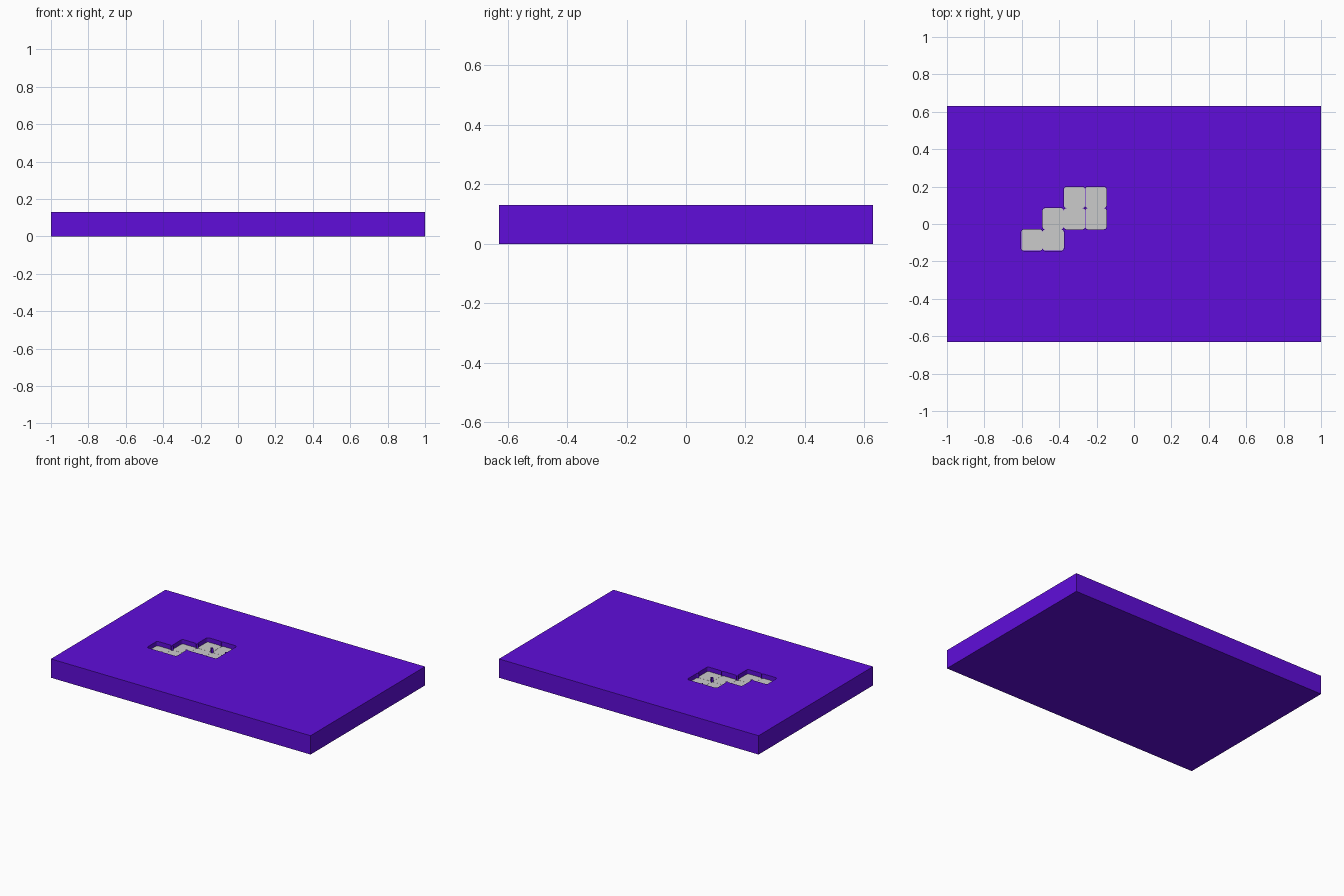
import bpy, bmesh, math

if "Cube" in bpy.data.objects:
    bpy.data.objects.remove(bpy.data.objects["Cube"])

W, D, H = 2.0, 1.26, 0.131
DEPTH = 0.03                 # pocket depth
PITCH = 0.114
X0, Y0 = -0.546, 0.142       # centre of first column / top row
CELLS = [(2, 0), (3, 0), (1, 1), (2, 1), (3, 1), (0, 2), (1, 2)]


def material(name, rgb):
    m = bpy.data.materials.new(name)
    m.diffuse_color = (*rgb, 1)
    m.use_nodes = True
    m.node_tree.nodes["Principled BSDF"].inputs["Base Color"].default_value = m.diffuse_color
    return m


def add_object(name, bm, mat=None):
    bmesh.ops.recalc_face_normals(bm, faces=bm.faces)
    me = bpy.data.meshes.new(name)
    bm.to_mesh(me)
    bm.free()
    ob = bpy.data.objects.new(name, me)
    bpy.context.collection.objects.link(ob)
    if mat:
        me.materials.append(mat)
    return ob


def rounded_prism(name, cx, cy, size, r, z0, z1, mat=None, seg=4):
    bm = bmesh.new()
    pts = []
    for q, (sx, sy) in enumerate([(1, 1), (-1, 1), (-1, -1), (1, -1)]):
        for i in range(seg + 1):
            a = math.pi / 2 * (q + i / seg)
            pts.append((cx + sx * (size / 2 - r) + r * math.cos(a),
                        cy + sy * (size / 2 - r) + r * math.sin(a), z0))
    face = bm.faces.new([bm.verts.new(p) for p in pts])
    ext = bmesh.ops.extrude_face_region(bm, geom=[face])
    verts = [g for g in ext["geom"] if isinstance(g, bmesh.types.BMVert)]
    bmesh.ops.translate(bm, verts=verts, vec=(0, 0, z1 - z0))
    return add_object(name, bm, mat)


purple = material("purple", (0.115, 0.004, 0.70))
light = material("light_grey", (0.70, 0.69, 0.71))

# Slab
bm = bmesh.new()
bmesh.ops.create_cube(bm, size=1)
bmesh.ops.scale(bm, verts=bm.verts, vec=(W, D, H))
bmesh.ops.translate(bm, verts=bm.verts, vec=(0, 0, H / 2))
slab = add_object("slab", bm, purple)

# Rounded pockets with a light tile on each floor
cutters = []
for n, (c, r) in enumerate(CELLS):
    x, y = X0 + c * PITCH, Y0 - r * PITCH
    cut = rounded_prism(f"pocket_cutter_{n}", x, y, PITCH + 0.001, 0.014,
                        H - DEPTH - 0.002, H + 0.05, purple)
    cut.hide_render = True
    cutters.append(cut)
    mod = slab.modifiers.new(f"pocket_{n}", 'BOOLEAN')
    mod.operation = 'DIFFERENCE'
    mod.solver = 'EXACT'
    mod.object = cut
    rounded_prism(f"floor_tile_{n}", x, y, PITCH - 0.001, 0.014,
                  H - DEPTH - 0.004, H - DEPTH, light)

# Apply the cuts and remove the cutters
bpy.context.view_layer.update()
deps = bpy.context.evaluated_depsgraph_get()
mesh = bpy.data.meshes.new_from_object(slab.evaluated_get(deps))
slab.modifiers.clear()
slab.data = mesh
for cut in cutters:
    bpy.data.objects.remove(cut)
